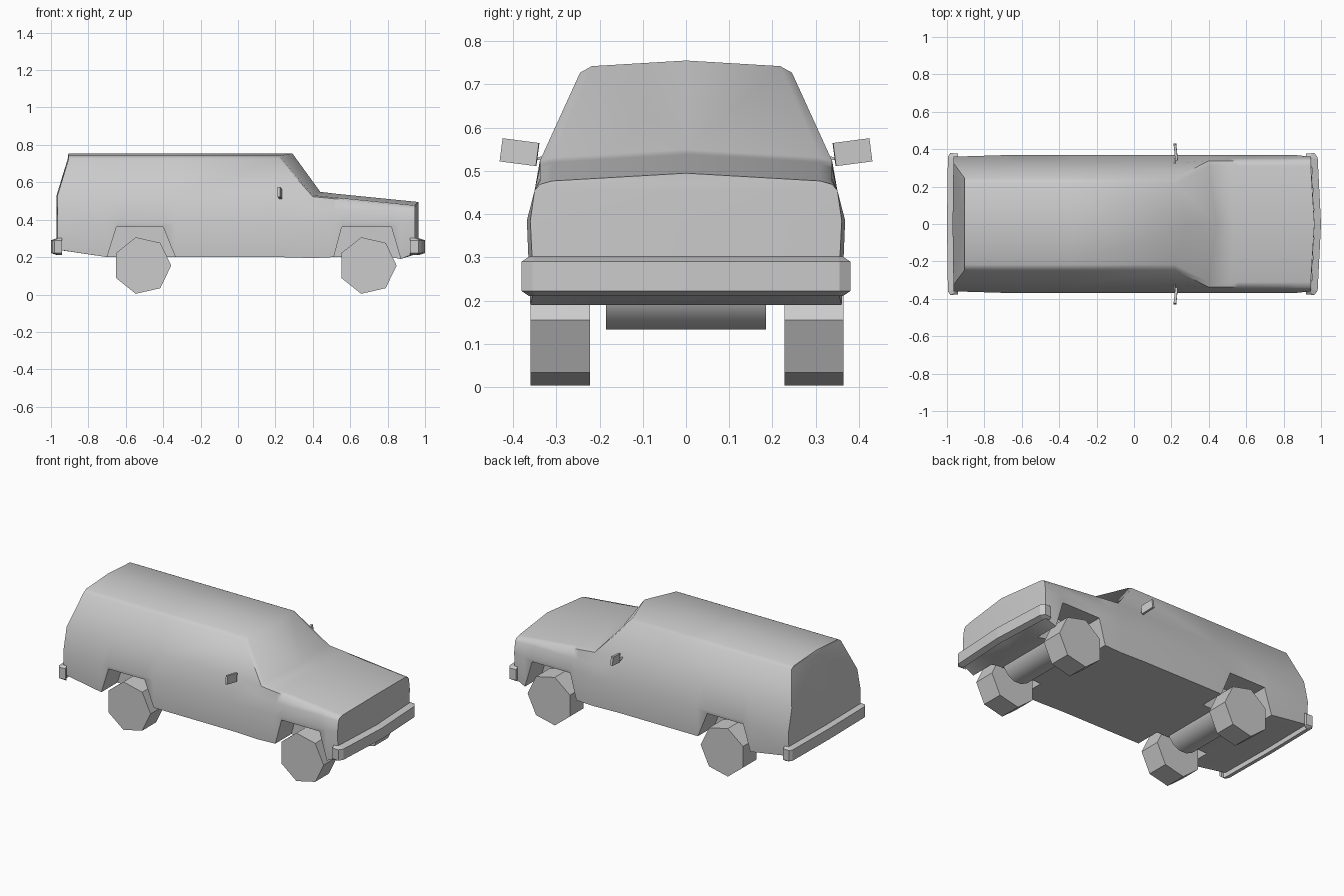
import bpy, bmesh, math
from mathutils import Matrix, Vector

cube = bpy.data.objects.get("Cube")
if cube:
    bpy.data.objects.remove(cube, do_unlink=True)

GREY = (0.6, 0.6, 0.6, 1)
paint = bpy.data.materials.new("plain_grey")
paint.use_nodes = True
paint.diffuse_color = GREY
paint.node_tree.nodes["Principled BSDF"].inputs["Base Color"].default_value = GREY


def finish(name, bm, smooth=None, mirror=False):
    """Turn a bmesh into a named object, optionally mirrored across y."""
    bmesh.ops.remove_doubles(bm, verts=bm.verts, dist=0.0005)
    bmesh.ops.dissolve_degenerate(bm, edges=bm.edges, dist=0.0005)
    if mirror:
        geom = bmesh.ops.duplicate(bm, geom=bm.verts[:] + bm.edges[:] + bm.faces[:])["geom"]
        copies = [v for v in geom if isinstance(v, bmesh.types.BMVert)]
        bmesh.ops.scale(bm, vec=(1, -1, 1), verts=copies)
        bmesh.ops.remove_doubles(bm, verts=bm.verts, dist=0.0005)
    bmesh.ops.recalc_face_normals(bm, faces=bm.faces)
    mesh = bpy.data.meshes.new(name)
    bm.to_mesh(mesh)
    bm.free()
    mesh.materials.append(paint)
    obj = bpy.data.objects.new(name, mesh)
    bpy.context.collection.objects.link(obj)
    if smooth:
        bpy.ops.object.select_all(action="DESELECT")
        obj.select_set(True)
        bpy.context.view_layer.objects.active = obj
        bpy.ops.object.shade_smooth_by_angle(angle=math.radians(smooth))
    return obj


def skin(bm, rows):
    """Bridge equal-length rows of vertices with quads."""
    for a, b in zip(rows, rows[1:]):
        for i in range(len(a) - 1):
            bm.faces.new((a[i], a[i + 1], b[i + 1], b[i]))


# Body: half cross-sections along x; the raised sill makes the wheel wells
REAR, FRONT, CABIN_END = -0.965, 0.945, 0.22
stations = [(REAR, 0.24), (-0.70, 0.2), (-0.65, 0.36), (-0.40, 0.36), (-0.335, 0.2),
            (CABIN_END, 0.2), (0.40, 0.195), (0.512, 0.2), (0.555, 0.36),
            (0.82, 0.36), (0.87, 0.19), (FRONT, 0.22)]


def section(x, sill):
    floor = min(sill, 0.2) if REAR < x < FRONT else sill
    wide = 0.358 if x in (REAR, FRONT) else 0.366
    low = [(x, 0, floor), (x, 0.2, floor), (x, 0.2, sill),
           (x, wide - 0.006, sill), (x, wide + 0.002, 0.385)]
    if x <= CABIN_END:
        r = x + 0.06 if x == REAR else x
        c = x + 0.07 if x == CABIN_END else r
        return low + [(x, 0.326, 0.53), (r, 0.245, 0.727), (r, 0.218, 0.742), (c, 0, 0.755)]
    hood = 0.535 - 0.1 * (x - 0.4)
    c = x + (0.04 if x < 0.5 else 0.02)
    return low + [(x, 0.35, 0.455), (x, 0.338, hood - 0.012),
                  (x, 0.31, hood - 0.004), (c, 0, hood + 0.014)]


bm = bmesh.new()
rows = [[bm.verts.new(p) for p in section(*s)] for s in stations]
skin(bm, rows)
# Nose and tail panels, slightly pointed at the centre line
for row, push in ((rows[0], -0.005), (rows[-1], 0.02)):
    centre = [row[0]]
    for v in row[1:-1]:
        centre.append(bm.verts.new((v.co.x + push, 0, v.co.z)))
    centre[0].co.x += push
    centre.append(row[-1])
    for i in range(len(row) - 1):
        loop = list(dict.fromkeys((row[i], row[i + 1], centre[i + 1], centre[i])))
        if len(loop) > 2:
            bm.faces.new(loop)
finish("body", bm, smooth=58, mirror=True)


# Bumpers: a rounded-off bar section swept along a wrapped path
def bumper(name, path):
    bm = bmesh.new()
    rows = []
    for outer, inner in path:
        ring = [(*outer, 0.222), (*outer, 0.29), (*inner, 0.302), (*inner, 0.21)]
        rows.append([bm.verts.new(p) for p in ring])
    for row in rows:
        row.append(row[0])
    skin(bm, rows)
    bm.faces.new(rows[-1][:4])
    finish(name, bm, mirror=True)


bumper("front_bumper", [((1.0, 0), (0.965, 0)), ((0.982, 0.355), (0.948, 0.35)),
                        ((0.965, 0.38), (0.94, 0.362)), ((0.92, 0.376), (0.92, 0.362))])
bumper("rear_bumper", [((-1.0, 0), (-0.965, 0)), ((-0.995, 0.36), (-0.96, 0.35)),
                       ((-0.982, 0.38), (-0.955, 0.362)), ((-0.94, 0.376), (-0.94, 0.362))])


# Wheels and axle housings: cylinders lying along y
def roller(name, x, y, z, radius, width, sides, smooth=None):
    bm = bmesh.new()
    bmesh.ops.create_cone(bm, cap_ends=True, segments=sides, radius1=radius,
                          radius2=radius, depth=width)
    # Put one corner straight ahead along +x
    corner = max((v.co for v in bm.verts), key=lambda c: c.x)
    turn = Matrix.Rotation(-math.atan2(corner.y, corner.x), 4, "Z")
    place = Matrix.Translation((x, y, z)) @ Matrix.Rotation(math.pi / 2, 4, "X")
    bmesh.ops.transform(bm, matrix=place @ turn, verts=bm.verts)
    finish(name, bm, smooth)


for end, x in (("front", 0.693), ("rear", -0.512)):
    roller(end + "_axle", x, 0, 0.24, 0.11, 0.37, 14, smooth=40)
    for side, y in (("left", 0.296), ("right", -0.291)):
        roller(f"{end}_{side}_wheel", x, y, 0.155, 0.155, 0.137, 7)


# Door mirrors: a thin tilted slab on a slim stalk
def slab(bm, centre, size, tilt, yaw):
    m = (Matrix.Translation(centre) @ Matrix.Rotation(tilt, 4, "X")
         @ Matrix.Rotation(yaw, 4, "Z") @ Matrix.Diagonal((*size, 1)))
    bmesh.ops.create_cube(bm, size=1, matrix=m)


bm = bmesh.new()
slab(bm, Vector((0.223, 0.385, 0.543)), (0.014, 0.085, 0.054), 0.13, 0.1)
slab(bm, Vector((0.218, 0.335, 0.53)), (0.008, 0.035, 0.006), -0.3, 0)
finish("door_mirrors", bm, mirror=True)
